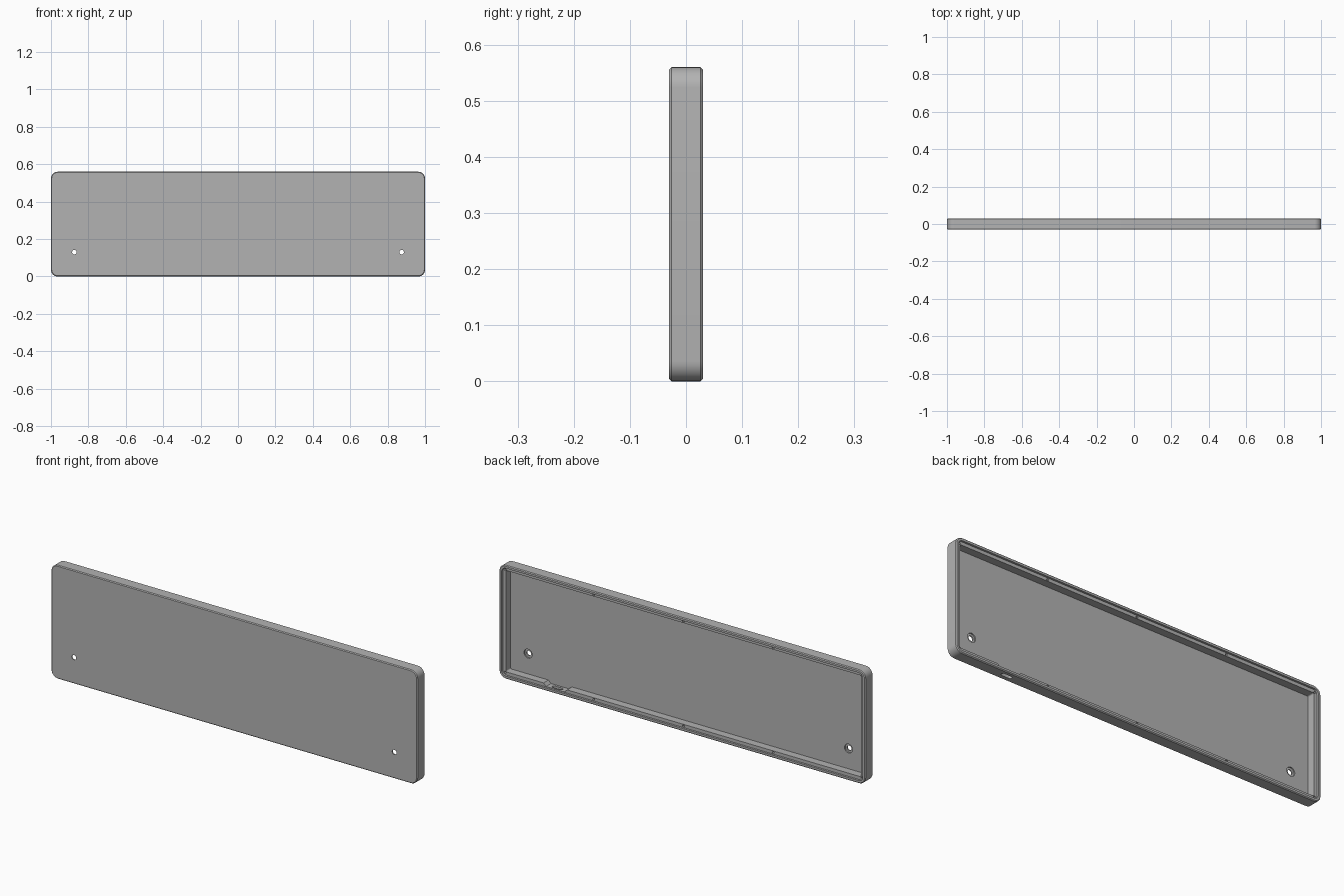
import bpy, bmesh, math

if "Cube" in bpy.data.objects:
    bpy.data.objects.remove(bpy.data.objects["Cube"])

H = 0.56          # case height
R = 0.036         # outer corner radius


def rounded_rect(inset, y, seg=8):
    """Rounded rectangle loop in the xz plane."""
    r = max(R - inset, 0.006)
    hx, hz = 1 - inset - r, H / 2 - inset - r
    pts = []
    for q, (sx, sz) in enumerate([(1, 1), (-1, 1), (-1, -1), (1, -1)]):
        for i in range(seg + 1):
            a = math.pi / 2 * (q + i / seg)
            pts.append((sx * hx + r * math.cos(a), y, H / 2 + sz * hz + r * math.sin(a)))
    return pts


def circle(x, z, y, r, n=20):
    return [(x + r * math.cos(2 * math.pi * i / n), y, z + r * math.sin(2 * math.pi * i / n)) for i in range(n)]


def slot(x, y, z, half_w, r, n=8):
    """Stadium loop in the xy plane."""
    pts = []
    for s, start in ((1, -math.pi / 2), (-1, math.pi / 2)):
        for i in range(n + 1):
            a = start + math.pi * i / n
            pts.append((x + s * (half_w - r) + r * math.cos(a), y + r * math.sin(a), z))
    return pts


def loft(name, loops):
    """Skin matching loops and cap both ends."""
    bm = bmesh.new()
    rings = [[bm.verts.new(p) for p in loop] for loop in loops]
    n = len(rings[0])
    for a, b in zip(rings, rings[1:]):
        for i in range(n):
            j = (i + 1) % n
            bm.faces.new((a[i], a[j], b[j], b[i]))
    bm.faces.new(rings[0][::-1])
    bm.faces.new(rings[-1])
    bmesh.ops.recalc_face_normals(bm, faces=bm.faces)
    me = bpy.data.meshes.new(name)
    bm.to_mesh(me)
    bm.free()
    ob = bpy.data.objects.new(name, me)
    bpy.context.collection.objects.link(ob)
    return ob


# tray: chamfered outer shell, raised lip, recessed ledge, deep pocket
FLOOR, LEDGE = -0.018, 0.02
section = [(0.004, -0.03), (0, -0.026), (0, 0.026), (0.004, 0.03), (0.014, 0.03),
           (0.014, LEDGE), (0.03, LEDGE), (0.03, FLOOR)]
case = loft("case_tray", [rounded_rect(i, y) for i, y in section])

cutters = []
# counterbored mounting holes through the front plate
for sx in (-1, 1):
    x, z = sx * 0.875, 0.13
    cutters.append(loft("mount_cutter", [circle(x, z, y, r) for y, r in
                   ((-0.04, 0.012), (-0.024, 0.012), (-0.024, 0.022), (0, 0.022))]))

# small screw holes around the ledge
spots = [(sx * 0.974, 0.026) for sx in (-1, 1)] + [(x, 0.022) for x in (-0.49, 0, 0.49)]
for x, d in spots:
    for z in (d, H - d):
        cutters.append(loft("screw_cutter", [circle(x, z, y, 0.0055, 12) for y in (0.0, 0.025)]))

# relief notch in the bottom wall, and the cable slot through it
notch = [(0.63, 0.036), (0.65, 0.016), (0.75, 0.016), (0.77, 0.036)]
cutters.append(loft("notch_cutter", [[(x, y, z) for x, z in notch] for y in (FLOOR - 0.0003, 0.024)]))
cutters.append(loft("slot_cutter", [slot(0.70, 0.002, z, 0.028, 0.009) for z in (-0.01, 0.025)]))

bpy.context.view_layer.objects.active = case
for c in cutters:
    c.hide_render = True
    m = case.modifiers.new("cut", 'BOOLEAN')
    m.operation, m.solver, m.object = 'DIFFERENCE', 'EXACT', c
    bpy.ops.object.modifier_apply(modifier=m.name)
    bpy.data.objects.remove(c)

grey = bpy.data.materials.new("plain_grey")
grey.diffuse_color = (0.45, 0.45, 0.45, 1)
grey.use_nodes = True
grey.node_tree.nodes["Principled BSDF"].inputs["Base Color"].default_value = grey.diffuse_color
case.data.materials.clear()
case.data.materials.append(grey)
for p in case.data.polygons:
    p.material_index = 0

bpy.ops.object.select_all(action='DESELECT')
case.select_set(True)
bpy.ops.object.shade_smooth_by_angle(angle=math.radians(30))
